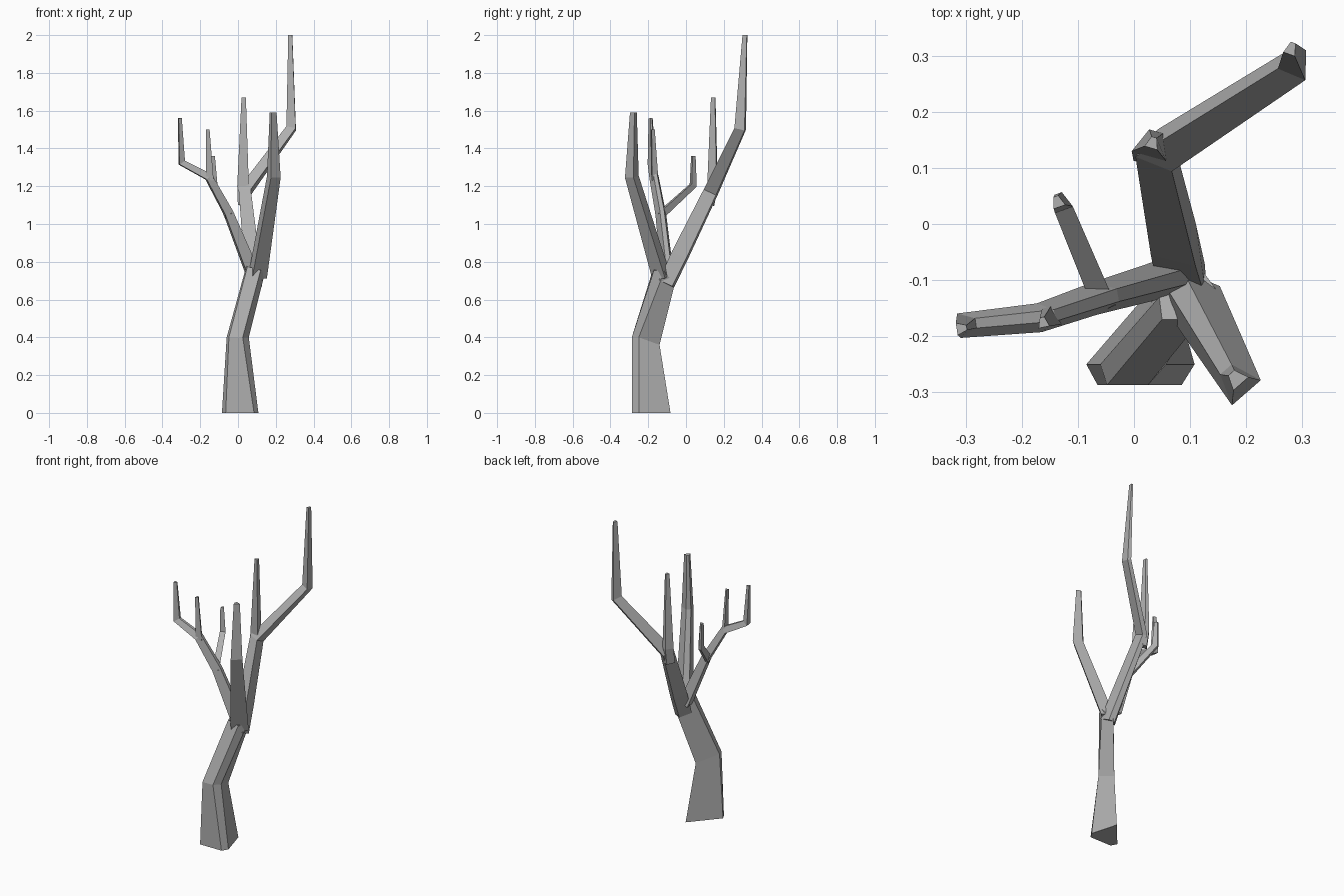
import bpy, bmesh
from mathutils import Vector

# Bark: mid grey
bark = bpy.data.materials.new("bark")
bark.diffuse_color = (0.43, 0.43, 0.43, 1)


def loft(name, rings):
    """Skin a list of equal-length vertex rings and cap both ends."""
    bm = bmesh.new()
    rows = [[bm.verts.new(p) for p in ring] for ring in rings]
    n = len(rows[0])
    for a, b in zip(rows, rows[1:]):
        for i in range(n):
            j = (i + 1) % n
            bm.faces.new((a[i], a[j], b[j], b[i]))
    bm.faces.new(rows[0][::-1])
    bm.faces.new(rows[-1])
    bmesh.ops.recalc_face_normals(bm, faces=bm.faces)
    mesh = bpy.data.meshes.new(name)
    bm.to_mesh(mesh)
    bm.free()
    mesh.materials.append(bark)
    ob = bpy.data.objects.new(name, mesh)
    bpy.context.collection.objects.link(ob)
    return ob


def branch(name, side, path):
    """Tapered trapezoid limb; path points are (x, y, z, half width, half depth)."""
    pts = [Vector(p[:3]) for p in path]
    side = Vector(side)
    rings = []
    for i, (c, p) in enumerate(zip(pts, path)):
        t = Vector()
        if i > 0:
            t += (c - pts[i - 1]).normalized()
        if i < len(pts) - 1:
            t += (pts[i + 1] - c).normalized()
        t.normalize()
        s = (side - t * side.dot(t)).normalized()
        d = t.cross(s)
        w, h = p[3:]
        rings.append([c + s * w * u + d * h * v
                      for u, v in ((-1, -1), (1, -1), (0.4, 1), (-0.4, 1))])
    return loft(name, rings)


# Trunk: blunt-cornered triangle, leaning right, with a slanted top
loft("trunk", [
    [(-0.085, -0.25, 0), (-0.065, -0.287, 0), (0.085, -0.287, 0),
     (0.108, -0.25, 0), (0.06, -0.082, 0)],
    [(-0.06, -0.25, 0.4), (-0.048, -0.287, 0.4), (0.025, -0.287, 0.4),
     (0.057, -0.25, 0.4), (0.03, -0.14, 0.36)],
    [(0.045, -0.13, 0.78), (0.05, -0.17, 0.775), (0.12, -0.17, 0.755),
     (0.145, -0.115, 0.75), (0.105, -0.06, 0.68)]])

# Front right limb
branch("front_limb", (0.75, 0.66, 0), [
    (0.092, -0.12, 0.72, 0.052, 0.034),
    (0.182, -0.28, 1.25, 0.034, 0.028),
    (0.182, -0.275, 1.59, 0.018, 0.013)])

# Tall back limb with its elbow, and an upright twig at the fork
branch("back_limb", (0.94, -0.33, 0), [
    (0.098, -0.10, 0.68, 0.046, 0.036),
    (0.082, -0.03, 0.83, 0.042, 0.04),
    (0.045, 0.135, 1.17, 0.035, 0.034),
    (0.289, 0.29, 1.505, 0.027, 0.026),
    (0.28, 0.313, 2.0, 0.011, 0.011)])
branch("tall_twig", (0.96, -0.28, 0), [
    (0.036, 0.125, 1.1, 0.032, 0.022),
    (0.033, 0.143, 1.2, 0.032, 0.023),
    (0.033, 0.145, 1.67, 0.012, 0.01)])

# Left limb ending in an elbowed tip, with two twigs
branch("left_limb", (0.15, -0.99, 0), [
    (0.075, -0.095, 0.75, 0.034, 0.034),
    (-0.05, -0.13, 1.06, 0.029, 0.024),
    (-0.155, -0.165, 1.25, 0.026, 0.02),
    (-0.297, -0.179, 1.325, 0.022, 0.018),
    (-0.307, -0.186, 1.56, 0.011, 0.009)])
branch("left_twig", (1, 0.2, 0), [
    (-0.152, -0.165, 1.23, 0.02, 0.018),
    (-0.162, -0.175, 1.5, 0.01, 0.009)])
branch("inner_twig", (1, 0.35, 0), [
    (-0.055, -0.14, 1.04, 0.02, 0.02),
    (-0.13, 0.04, 1.205, 0.017, 0.017),
    (-0.136, 0.04, 1.36, 0.011, 0.01)])
